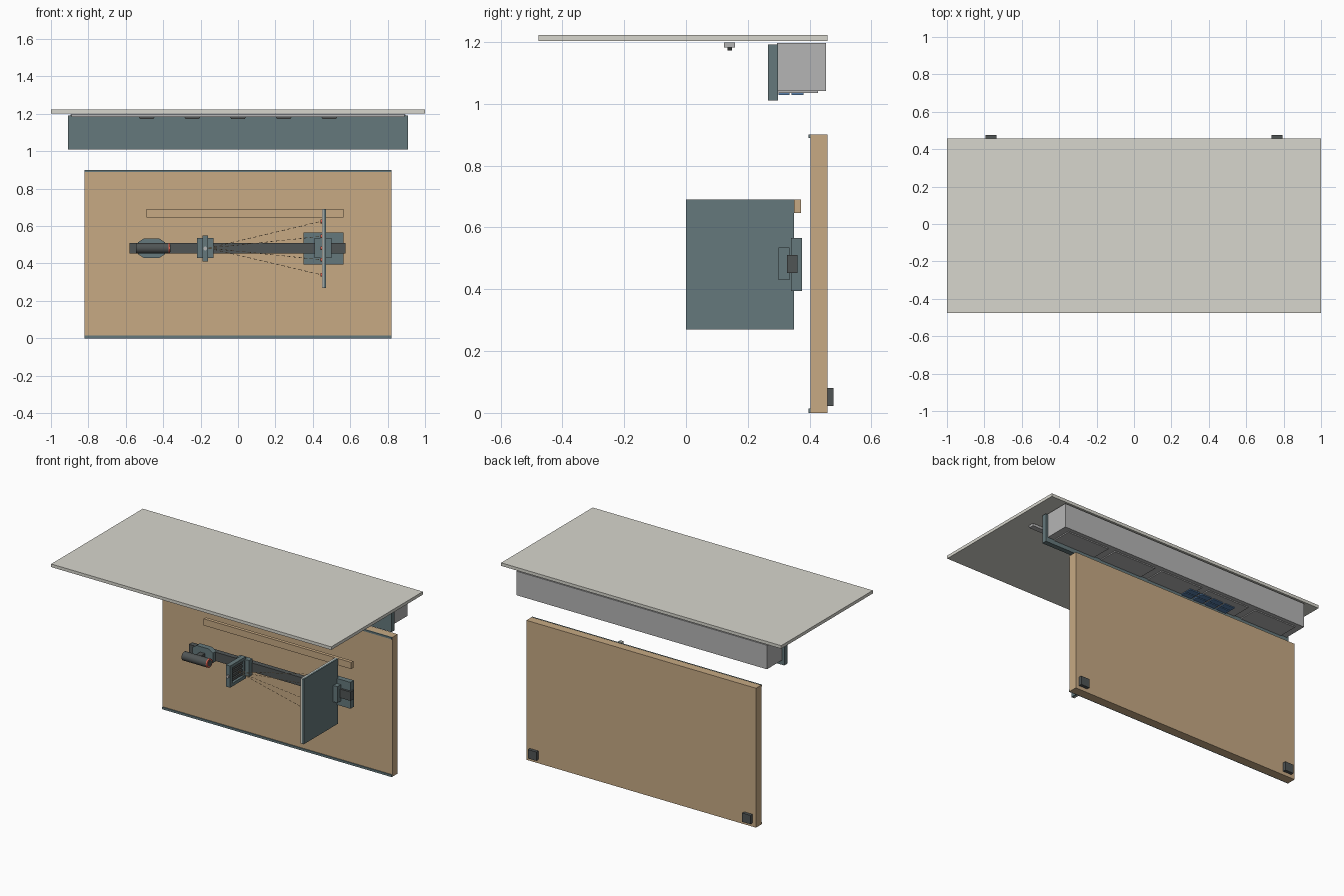
import bpy, bmesh, math
from mathutils import Vector

if "Cube" in bpy.data.objects:
    bpy.data.objects.remove(bpy.data.objects["Cube"])


def mat(name, r, g, b):
    m = bpy.data.materials.new(name)
    m.diffuse_color = (r, g, b, 1)
    m.use_nodes = True
    m.node_tree.nodes["Principled BSDF"].inputs["Base Color"].default_value = m.diffuse_color
    return m


WOOD = mat("wood", 0.57, 0.40, 0.23)
SLATE = mat("slate", 0.13, 0.19, 0.20)
DARK = mat("dark_metal", 0.08, 0.09, 0.09)
CREAM = mat("cream", 0.68, 0.67, 0.61)
BLUE = mat("blue", 0.10, 0.22, 0.42)
RED = mat("red", 0.70, 0.12, 0.08)
GREY = mat("grey", 0.46, 0.46, 0.46)


def finish(name, bm, material):
    bmesh.ops.recalc_face_normals(bm, faces=bm.faces[:])
    me = bpy.data.meshes.new(name)
    bm.to_mesh(me)
    bm.free()
    me.materials.append(material)
    o = bpy.data.objects.new(name, me)
    bpy.context.collection.objects.link(o)
    return o


def box(name, x, y, z, material):
    bm = bmesh.new()
    bmesh.ops.create_cube(bm, size=1)
    for v in bm.verts:
        for i, (a, b) in enumerate((x, y, z)):
            v.co[i] = a if v.co[i] < 0 else b
    return finish(name, bm, material)


def rod(name, p, q, r, material, sides=24):
    p, q = Vector(p), Vector(q)
    bm = bmesh.new()
    bmesh.ops.create_cone(bm, cap_ends=True, segments=sides, radius1=r, radius2=r, depth=(q - p).length)
    rot = (q - p).to_track_quat('Z', 'Y')
    for v in bm.verts:
        v.co = rot @ v.co + (p + q) / 2
    for f in bm.faces:
        f.smooth = len(f.verts) == 4 and sides > 8
    return finish(name, bm, material)


def prism(name, pts, y0, y1, material):
    # outline in x/z, extruded along y
    bm = bmesh.new()
    f = bm.faces.new([bm.verts.new((x, y0, z)) for x, z in pts])
    ext = bmesh.ops.extrude_face_region(bm, geom=[f])
    for v in ext["geom"]:
        if isinstance(v, bmesh.types.BMVert):
            v.co.y = y1
    return finish(name, bm, material)


# canopy, light box and fascia
box("canopy_slab", (-1, 1), (-0.477, 0.457), (1.203, 1.223), CREAM)
box("overhead_box", (-0.895, 0.895), (0.295, 0.453), (1.041, 1.196), GREY)
box("fascia", (-0.91, 0.91), (0.265, 0.297), (1.01, 1.192), SLATE)

# light track with five fittings
box("light_track", (-0.89, 0.89), (0.123, 0.158), (1.182, 1.198), GREY)
for i in range(5):
    x = (i - 2) * 0.244
    prism("track_fitting", [(x - 0.043, 1.183), (x - 0.035, 1.172), (x + 0.035, 1.172), (x + 0.043, 1.183)],
          0.134, 0.149, DARK)

# underside panels and blue keys
for i in range(5):
    x = (i - 2) * 0.35
    box("underside_panel", (x - 0.15, x + 0.15), (0.30, 0.427), (1.034, 1.042), GREY)
for i in range(4):
    x = -0.40 + i * 0.087
    for y0, y1 in ((0.30, 0.335), (0.342, 0.38)):
        box("blue_key", (x - 0.036, x + 0.036), (y0, y1), (1.028, 1.036), BLUE)

# back board, edge strips and rear feet
box("back_board", (-0.82, 0.82), (0.403, 0.457), (0, 0.90), WOOD)
box("top_strip", (-0.82, 0.82), (0.397, 0.405), (0.889, 0.901), SLATE)
box("bottom_strip", (-0.82, 0.82), (0.397, 0.405), (0, 0.014), SLATE)
for s in (-1, 1):
    x = s * 0.765
    box("rear_foot", (x - 0.03, x + 0.03), (0.457, 0.477), (0.023, 0.08), DARK)

# wooden ledge, bench rail and wall bracket
box("wood_ledge", (-0.49, 0.563), (0.35, 0.372), (0.647, 0.69), WOOD)
box("bench_rail", (-0.58, 0.575), (0.327, 0.36), (0.453, 0.51), DARK)
box("rail_bracket", (0.35, 0.565), (0.34, 0.375), (0.395, 0.565), SLATE)

# lamp, its chamfered carrier and stem
AX_Y, AX_Z = 0.23, 0.482
prism("lamp_carrier", [(-0.535, 0.45), (-0.505, 0.43), (-0.42, 0.43), (-0.39, 0.45),
                       (-0.39, 0.513), (-0.42, 0.533), (-0.505, 0.533), (-0.535, 0.513)], 0.30, 0.335, SLATE)
box("lamp_stem", (-0.48, -0.445), (0.245, 0.305), (0.467, 0.497), DARK)
rod("lamp_body", (-0.545, AX_Y, AX_Z), (-0.372, AX_Y, AX_Z), 0.028, DARK)
rod("lamp_ring", (-0.374, AX_Y, AX_Z), (-0.363, AX_Y, AX_Z), 0.028, RED)
rod("lamp_lens", (-0.37, AX_Y, AX_Z), (-0.361, AX_Y, AX_Z), 0.02, DARK)

# slit frame on its carrier
box("slit_carrier", (-0.22, -0.13), (0.30, 0.335), (0.43, 0.535), SLATE)
for y0, y1 in ((0.148, 0.17), (0.288, 0.31)):
    box("slit_frame_side", (-0.19, -0.16), (y0, y1), (0.41, 0.55), SLATE)
for z0, z1 in ((0.41, 0.43), (0.53, 0.55)):
    box("slit_frame_rail", (-0.19, -0.16), (0.17, 0.288), (z0, z1), SLATE)
for i in range(4):
    z = 0.444 + i * 0.024
    box("slit_bar", (-0.18, -0.17), (0.17, 0.288), (z - 0.008, z + 0.008), DARK)
rod("frame_knob", (-0.175, 0.15, 0.48), (-0.175, 0.14, 0.48), 0.01, GREY, 16)

# screen with pale face, carrier and light spots
box("screen_carrier", (0.41, 0.50), (0.30, 0.335), (0.43, 0.535), SLATE)
box("screen_face", (0.448, 0.458), (0, 0.35), (0.27, 0.69), CREAM)
box("screen_back", (0.458, 0.47), (0, 0.35), (0.27, 0.69), SLATE)
SPOTS = (0.625, 0.545, 0.42, 0.34)
for z in SPOTS + (AX_Z,):
    rod("light_spot", (0.442, AX_Y, z), (0.449, AX_Y, z), 0.01, RED, 12)

# dashed rays fanning from slits to screen
start = Vector((-0.16, AX_Y, AX_Z))
for z in SPOTS:
    d = Vector((0.444, AX_Y, z)) - start
    for k in range(20):
        rod("ray_dash", start + d * (k / 20), start + d * ((k + 0.6) / 20), 0.0016, WOOD, 6)
